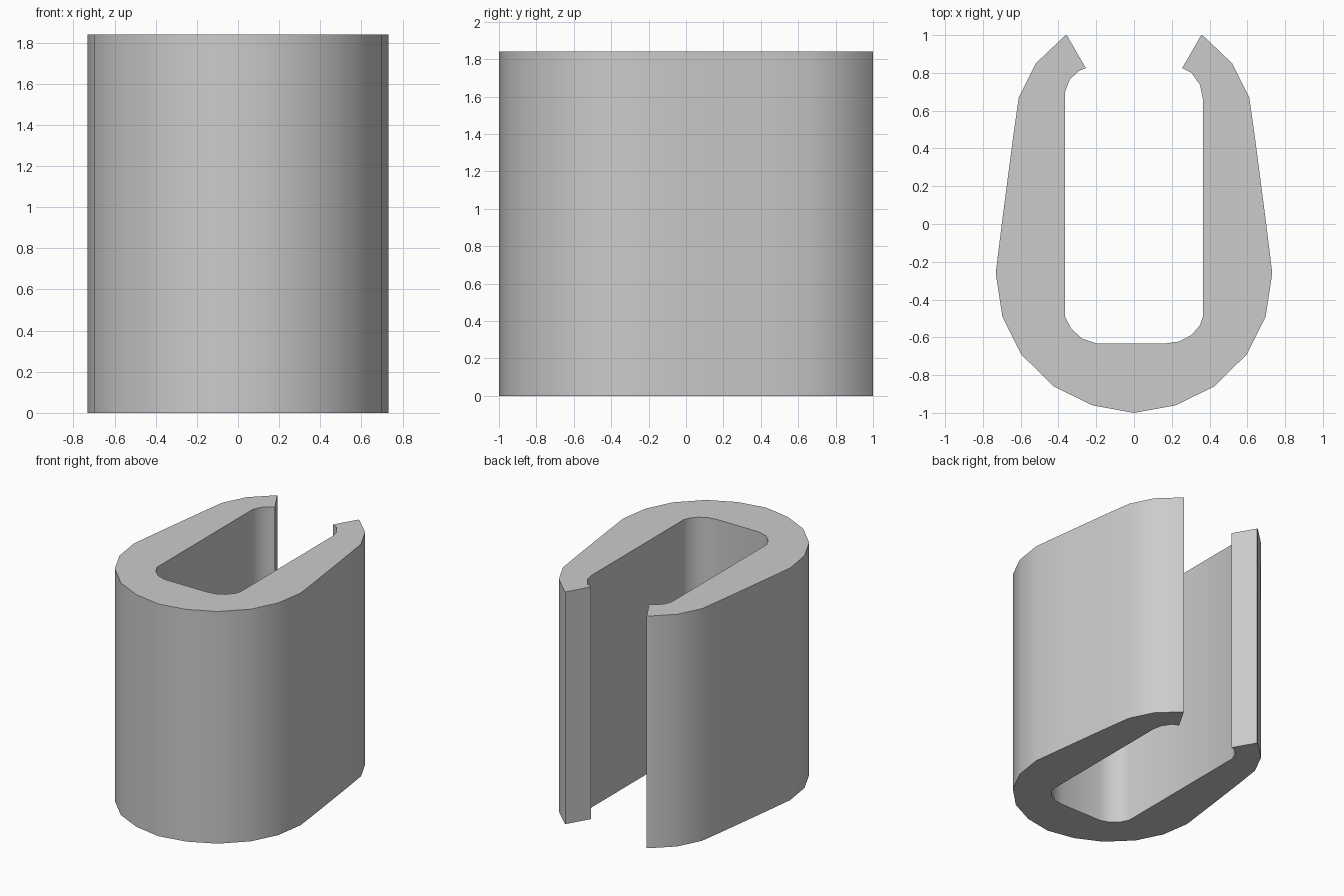
import bpy
import bmesh
import math

cube = bpy.data.objects.get("Cube")
if cube:
    bpy.data.objects.remove(cube, do_unlink=True)

HEIGHT = 1.84

# Outer contour from the front centre to the back lip, on the +x side
outer = [(0, -1), (0.22, -0.96), (0.425, -0.86), (0.597, -0.69), (0.697, -0.49),
         (0.732, -0.26), (0.70, 0.0), (0.64, 0.46), (0.61, 0.67), (0.52, 0.85),
         (0.37, 0.993), (0.356, 1.0)]
# Channel contour from the lip down to the floor; the two sides differ slightly
inner_left = [(0.255, 0.825), (0.305, 0.80), (0.35, 0.735), (0.365, 0.66),
              (0.365, -0.49), (0.35, -0.535), (0.305, -0.587), (0.24, -0.622), (0.17, -0.632)]
inner_right = [(0.255, 0.825), (0.292, 0.81), (0.34, 0.765), (0.365, 0.70),
               (0.365, -0.49), (0.333, -0.553), (0.275, -0.607), (0.20, -0.632)]


def mirrored(points):
    return [(-x, y) for x, y in points]


profile = outer + inner_left + mirrored(inner_right)[::-1] + mirrored(outer[1:])[::-1]

# Extrude the open clip profile upwards
bm = bmesh.new()
base = bm.faces.new([bm.verts.new((x, y, 0)) for x, y in profile])
top = bmesh.ops.extrude_face_region(bm, geom=[base], use_keep_orig=True)["geom"]
bmesh.ops.translate(bm, vec=(0, 0, HEIGHT),
                    verts=[v for v in top if isinstance(v, bmesh.types.BMVert)])
bmesh.ops.recalc_face_normals(bm, faces=bm.faces)
mesh = bpy.data.meshes.new("clip_body")
bm.to_mesh(mesh)
bm.free()

clip = bpy.data.objects.new("clip_body", mesh)
bpy.context.collection.objects.link(clip)

# Plain grey material
grey = bpy.data.materials.new("plain_grey")
grey.use_nodes = True
colour = (0.6, 0.6, 0.6, 1)
grey.diffuse_color = colour
grey.node_tree.nodes["Principled BSDF"].inputs["Base Color"].default_value = colour
mesh.materials.append(grey)

# Smooth walls, sharp rims and lips
bpy.ops.object.select_all(action="DESELECT")
clip.select_set(True)
bpy.context.view_layer.objects.active = clip
bpy.ops.object.shade_smooth_by_angle(angle=math.radians(32))
